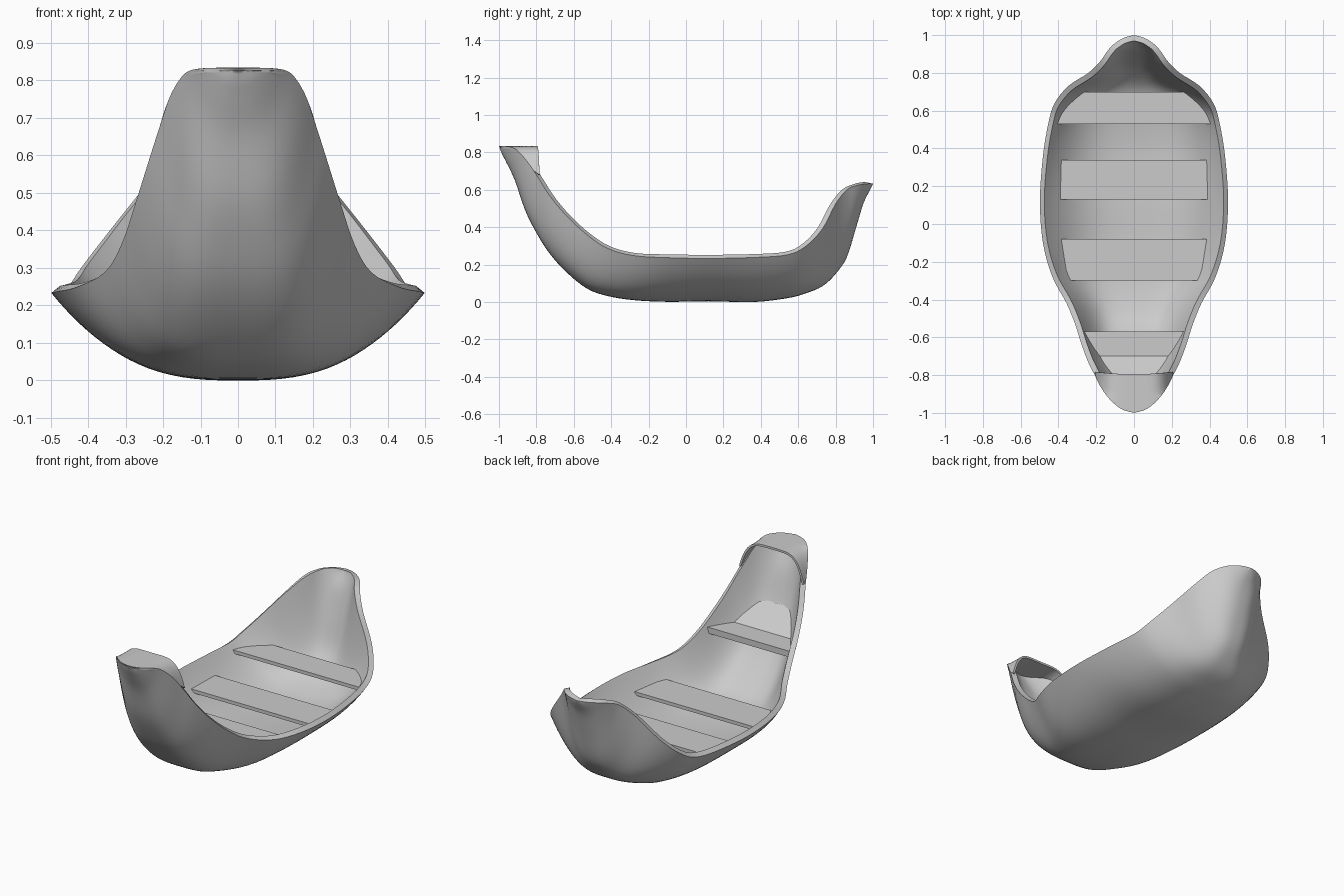
import bpy, bmesh

if "Cube" in bpy.data.objects:
    bpy.data.objects.remove(bpy.data.objects["Cube"])

# Hull stations: y, gunwale half-width, keel height, gunwale height, section power
STATIONS = [
    (-1.0, 0.0, .832, .833, 2.4), (-.985, .055, .795, .833, 2.4),
    (-.96, .095, .745, .832, 2.5), (-.915, .14, .65, .82, 2.8),
    (-.86, .178, .49, .765, 3.3), (-.80, .208, .37, .68, 3.8),
    (-.73, .243, .26, .57, 4.0), (-.64, .277, .16, .462, 4.0),
    (-.53, .312, .072, .36, 3.8), (-.42, .357, .032, .287, 3.6),
    (-.28, .432, .01, .248, 3.4), (-.10, .482, .001, .237, 2.9),
    (.12, .498, .004, .233, 2.7), (.36, .482, .0, .238, 2.8),
    (.54, .452, .02, .252, 2.9), (.64, .42, .046, .298, 3.0),
    (.73, .348, .085, .392, 3.0), (.80, .242, .15, .525, 3.0),
    (.86, .18, .24, .6, 2.8), (.91, .145, .40, .622, 2.5),
    (.95, .11, .53, .63, 2.4), (.985, .055, .60, .633, 2.4),
    (1.0, 0.0, .631, .633, 2.4),
]


def catmull(rows, steps):
    """Smooth interpolation between stations."""
    out = []
    n = len(rows)
    for i in range(n - 1):
        a, b, c, d = (rows[max(i - 1, 0)], rows[i], rows[i + 1], rows[min(i + 2, n - 1)])
        for s in range(steps):
            t = s / steps
            out.append(tuple(
                .5 * (2 * q + (r - p) * t + (2 * p - 5 * q + 4 * r - u) * t * t
                      + (3 * q - p - 3 * r + u) * t ** 3)
                for p, q, r, u in zip(a, b, c, d)))
    out.append(rows[-1])
    return out


def add_object(name, bm):
    mesh = bpy.data.meshes.new(name)
    bm.to_mesh(mesh)
    bm.free()
    ob = bpy.data.objects.new(name, mesh)
    bpy.context.collection.objects.link(ob)
    return ob


def loft(name, rows, thickness, flip):
    """Skin a grid of points and thicken it inward."""
    bm = bmesh.new()
    grid = [[bm.verts.new(p) for p in row] for row in rows]
    for r0, r1 in zip(grid, grid[1:]):
        for i in range(len(r0) - 1):
            quad = (r0[i], r0[i + 1], r1[i + 1], r1[i])
            bm.faces.new(quad[::-1] if flip else quad)
    bmesh.ops.remove_doubles(bm, verts=bm.verts, dist=.0008)
    ob = add_object(name, bm)
    mod = ob.modifiers.new("Thickness", 'SOLIDIFY')
    mod.thickness = thickness
    mod.offset = -1
    bpy.ops.object.select_all(action='DESELECT')
    ob.select_set(True)
    bpy.context.view_layer.objects.active = ob
    bpy.ops.object.modifier_apply(modifier=mod.name)
    bpy.ops.object.shade_smooth_by_angle(angle=.9)
    return ob


N = 20
U = [(1 if k >= 0 else -1) * (abs(k) / N) ** .75 for k in range(-N, N + 1)]

# Hull: power-curve sections lofted between keel and gunwale
fine = catmull(STATIONS, 4)
hull_rows = [[(w * u, y, zk + (zg - zk) * abs(u) ** p) for u in U]
             for y, w, zk, zg, p in fine]
hull = loft("hull", hull_rows, .03, True)
for v in hull.data.vertices:  # keep the rim tucked under the front cap
    if v.co.y < -.85:
        v.co.z = min(v.co.z, .826)

# Raised end cap: arched deck closing the tall front end
cap_rows = [[(w * u, y, zg + (.834 - zg) * (1 - abs(u) ** 5)) for u in U]
            for y, w, zk, zg, p in fine if y < -.785]
cap_rows[-1] = [(x, -.795 + .012 * abs(u) ** 2, z) for (x, y, z), u in zip(cap_rows[-1], U)]
loft("front_cap", cap_rows, .012, False)


def board(name, half, z, thick):
    """Board from a half outline of (x, y, rise) mirrored in x."""
    outline = half + [(-x, y, r) for x, y, r in reversed(half)]
    bm = bmesh.new()
    top = [bm.verts.new((x, y, z + r)) for x, y, r in outline]
    low = [bm.verts.new((x, y, z + r - thick)) for x, y, r in outline]
    bm.faces.new(top)
    bm.faces.new(low[::-1])
    for i in range(len(top)):
        j = (i + 1) % len(top)
        bm.faces.new((top[i], low[i], low[j], top[j]))
    bmesh.ops.recalc_face_normals(bm, faces=bm.faces)
    return add_object(name, bm)


# Seats
board("back_seat", [(.41, .53, 0), (.392, .59, 0), (.345, .65, 0), (.285, .70, 0)], .235, .02)
board("middle_seat", [(.39, .13, 0), (.385, .34, 0)], .165, .02)
board("forward_seat", [(.385, -.08, 0), (.35, -.30, 0)], .17, .02)
board("front_seat", [(.275, -.57, 0), (.195, -.70, 0)], .39, .035)

# Sloping backrest behind the front seat
board("backrest", [(.195, -.70, 0), (.17, -.75, .045), (.14, -.785, .0765),
                   (.1, -.81, .099), (.05, -.825, .1125)], .39, .01)
